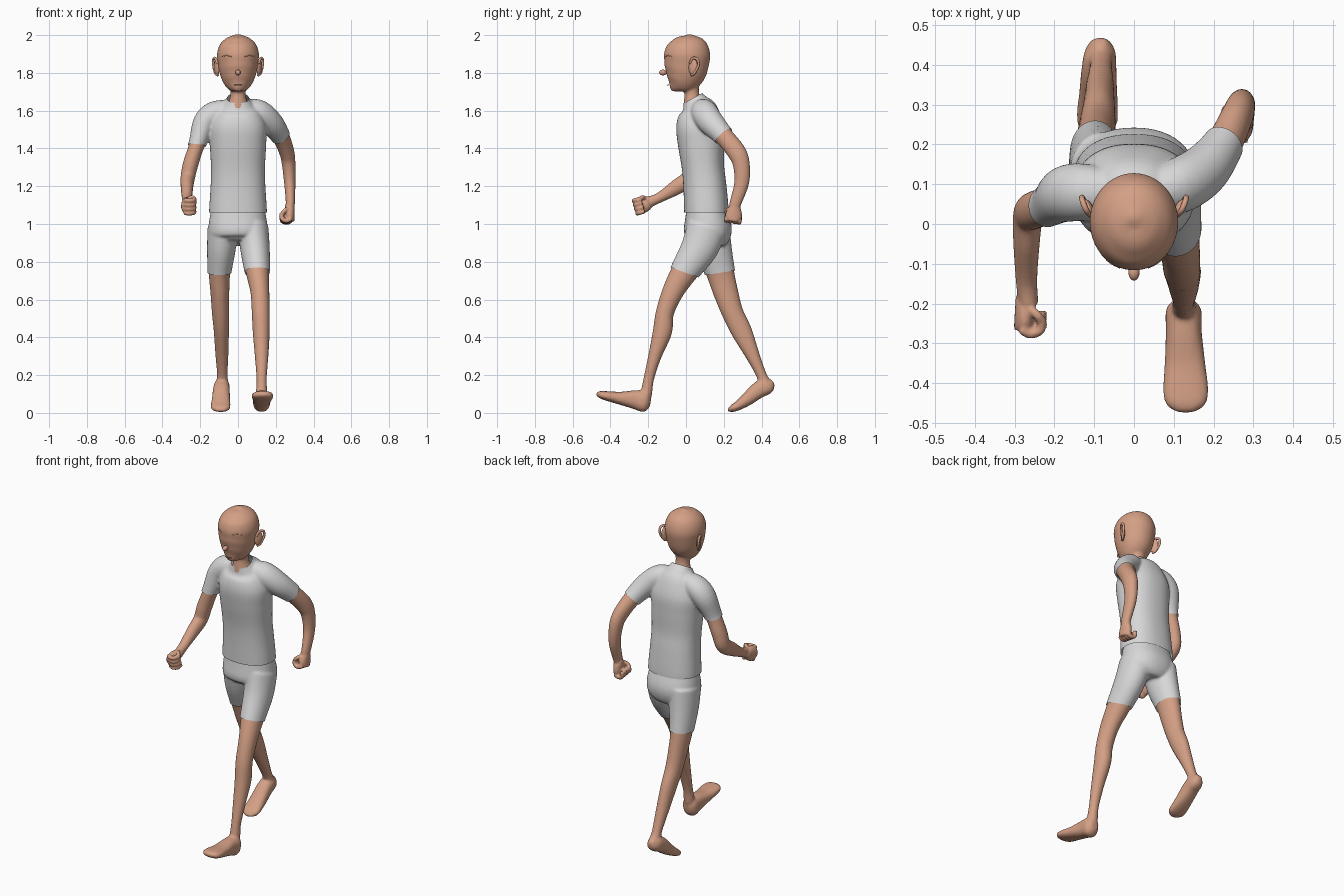
import bpy, bmesh, math
from mathutils import Vector, Matrix


def material(name, rgb):
    m = bpy.data.materials.new(name)
    m.diffuse_color = (*rgb, 1)
    return m


SKIN = material("warm skin", (0.66, 0.35, 0.235))
CLOTH = material("pale grey cloth", (0.68, 0.68, 0.69))


def spline(p, steps):
    """Catmull-Rom resampling of rows of (x, y, z, side radius, depth radius)."""
    p = [Vector(q) for q in p]
    out = []
    for i in range(len(p) - 1):
        a, b, c, d = p[max(i - 1, 0)], p[i], p[i + 1], p[min(i + 2, len(p) - 1)]
        for k in range(steps):
            t = k / steps
            out.append(0.5 * (2 * b + (c - a) * t + (2 * a - 5 * b + 4 * c - d) * t * t
                              + (3 * b - a - 3 * c + d) * t ** 3))
    return out + [p[-1]]


def tube(bm, rows, grow=0.0, ref=(1, 0, 0), n=32, steps=5, power=2.0):
    """Closed tube with elliptical cross-sections along a smooth path."""
    pts = spline(rows, steps)
    pos = [Vector(q[:3]) for q in pts]
    rings = []
    for i, q in enumerate(pts):
        t = (pos[min(i + 1, len(pos) - 1)] - pos[max(i - 1, 0)]).normalized()
        side = Vector(ref)
        side = (side - t * side.dot(t)).normalized()
        deep = t.cross(side)
        ring = []
        for k in range(n):
            c, s = math.cos(math.tau * k / n), math.sin(math.tau * k / n)
            c = math.copysign(abs(c) ** (2 / power), c)
            s = math.copysign(abs(s) ** (2 / power), s)
            ring.append(bm.verts.new(pos[i] + side * c * (max(q[3], .002) + grow)
                                     + deep * s * (max(q[4], .002) + grow)))
        rings.append(ring)
    for a, b in zip(rings, rings[1:]):
        for k in range(n):
            bm.faces.new((a[k], a[(k + 1) % n], b[(k + 1) % n], b[k]))
    bm.faces.new(rings[0][::-1])
    bm.faces.new(rings[-1])


def finish(name, bm, mat):
    bmesh.ops.recalc_face_normals(bm, faces=bm.faces)
    me = bpy.data.meshes.new(name)
    bm.to_mesh(me)
    bm.free()
    me.materials.append(mat)
    me.polygons.foreach_set("use_smooth", [True] * len(me.polygons))
    ob = bpy.data.objects.new(name, me)
    bpy.context.collection.objects.link(ob)
    return ob


def blend(name, bm, mat, cuts=(), voxel=0.007, rounds=6):
    """Fuse overlapping tubes into one soft skin, then trim hems (rule, point, normal)."""
    ob = finish(name, bm, mat)
    r = ob.modifiers.new("fuse", 'REMESH')
    r.mode, r.voxel_size = 'VOXEL', voxel
    s = ob.modifiers.new("soften", 'SMOOTH')
    s.factor, s.iterations = 0.5, rounds
    me = bpy.data.meshes.new_from_object(ob.evaluated_get(bpy.context.evaluated_depsgraph_get()))
    bpy.data.objects.remove(ob)
    bm = bmesh.new()
    bm.from_mesh(me)
    for rule, point, normal in cuts:
        faces = [f for f in bm.faces if rule(f.calc_center_median())]
        geom = faces + list({e for f in faces for e in f.edges}) + list({v for f in faces for v in f.verts})
        bmesh.ops.bisect_plane(bm, geom=geom, plane_co=point,
                               plane_no=Vector(normal).normalized(), clear_outer=True)
    return finish(name, bm, mat)


# Limb paths, from the body outwards
arm_front = [(-.04, .075, 1.6, .05, .05), (-.12, .08, 1.585, .06, .065), (-.175, .075, 1.535, .058, .065),
             (-.215, .047, 1.425, .041, .049), (-.25, .035, 1.32, .041, .048), (-.266, .02, 1.245, .038, .045),
             (-.27, -.05, 1.195, .033, .04), (-.27, -.14, 1.14, .027, .027), (-.265, -.2, 1.115, .025, .03)]
arm_back = [(.04, .08, 1.6, .05, .05), (.11, .095, 1.59, .06, .065), (.175, .135, 1.535, .058, .062),
            (.225, .2, 1.465, .046, .05), (.257, .265, 1.385, .04, .05), (.268, .292, 1.32, .036, .045),
            (.274, .295, 1.22, .03, .039), (.277, .262, 1.11, .024, .031), (.27, .255, 1.07, .025, .03)]
leg_front = [(.08, .11, .98, .075, .1), (.09, .07, .87, .072, .092), (.103, -.01, .745, .061, .071),
             (.116, -.07, .64, .05, .057), (.12, -.112, .53, .047, .048), (.123, -.125, .43, .045, .051),
             (.125, -.165, .3, .036, .035), (.125, -.197, .18, .027, .028), (.125, -.21, .1, .03, .03),
             (.125, -.215, .06, .02, .02)]
leg_back = [(-.08, .125, .98, .075, .1), (-.088, .145, .87, .07, .092), (-.098, .182, .74, .057, .074),
            (-.096, .21, .64, .05, .066), (-.092, .247, .53, .046, .057), (-.088, .295, .43, .04, .055),
            (-.085, .355, .3, .034, .037), (-.083, .395, .21, .028, .028), (-.083, .415, .16, .03, .03),
            (-.083, .42, .13, .02, .02)]
foot_front = [(.125, -.188, .055, .02, .025), (.125, -.215, .06, .044, .056), (.125, -.27, .07, .045, .05),
              (.128, -.35, .078, .051, .034), (.13, -.42, .09, .057, .025), (.13, -.455, .097, .048, .019),
              (.13, -.474, .1, .02, .008)]
foot_back = [(-.085, .458, .168, .015, .015), (-.085, .432, .145, .038, .043), (-.088, .385, .122, .044, .044),
             (-.09, .325, .073, .048, .035), (-.092, .275, .038, .052, .025), (-.092, .245, .023, .047, .019),
             (-.092, .222, .013, .02, .007)]

# Shirt
bm = bmesh.new()
tube(bm, [(0, .108, 1.0, .152, .116), (0, .108, 1.07, .153, .118), (0, .1, 1.2, .145, .114),
          (0, .09, 1.3, .143, .112), (0, .08, 1.42, .149, .122), (0, .073, 1.52, .15, .125),
          (0, .066, 1.6, .115, .102), (0, .05, 1.645, .074, .068), (0, .038, 1.68, .052, .05),
          (0, .035, 1.72, .045, .042)], n=48, power=2.3)
tube(bm, arm_front[:5], grow=.006)
tube(bm, arm_back[:5], grow=.006)
blend("shirt", bm, CLOTH, [
    (lambda c: c.z < 1.2, (0, 0, 1.06), (0, 0, -1)),
    (lambda c: c.x < -.158 and c.z < 1.5, (-.213, .047, 1.415), (-.1, -.15, -1)),
    (lambda c: c.x > .16 and c.y > .1, (.225, .2, 1.465), (.4, .63, -.73)),
    (lambda c: c.z > 1.6 and abs(c.x) < .09, (0, -.02, 1.635), (0, -.55, 1))])

# Shorts
bm = bmesh.new()
tube(bm, [(0, .11, 1.09, .138, .104), (0, .11, 1.05, .147, .112), (0, .115, .98, .156, .127),
          (0, .115, .93, .148, .118), (0, .11, .9, .09, .09)], n=48, power=2.2)
tube(bm, leg_front[:4], grow=.006)
tube(bm, leg_back[:4], grow=.006)
blend("shorts", bm, CLOTH, [
    (lambda c: c.x > 0 and c.z < .84, (.103, -.01, .745), (0, -.34, -.94)),
    (lambda c: c.x < 0 and c.z < .84, (-.098, .182, .742), (0, .16, -.99))])

# Legs with feet
for name, leg, foot in (("front", leg_front, foot_front), ("back", leg_back, foot_back)):
    bm = bmesh.new()
    tube(bm, leg[1:])
    tube(bm, foot, power=2.4)
    blend(name + "_leg", bm, SKIN, rounds=5)


def fist(bm, centre, forward, across, inward):
    """Closed hand: palm, four curled fingers and a thumb."""
    c, f, u, w = (Vector(v) for v in (centre, forward, across, inward))
    f.normalize()
    u = (u - f * u.dot(f)).normalized()

    def digit(offsets, radius):
        rows = [(*(c + f * a + w * b + u * h), radius, radius) for a, b, h in offsets]
        tube(bm, rows, ref=u if len(offsets) == 4 else f, n=12, steps=4)
    palm = [(-.05, .02), (-.03, .035), (0, .044), (.022, .042), (.036, .03)]
    tube(bm, [(*(c + f * a - w * .012), .026, r) for a, r in palm], ref=w, n=20)
    for i in range(4):
        h = (1.5 - i) * .023
        digit([(.025, -.02, h), (.038, .002, h), (.028, .028, h), (-.002, .03, h)], .0125)
    digit([(-.025, .0, .03), (-.008, .022, .04), (.022, .036, .026)], .0115)


# Arms with hands
for name, arm, hand in (
        ("front", arm_front, ((-.262, -.23, 1.1), (-.05, -.9, -.25), (0, -.25, .95), (1, 0, 0))),
        ("back", arm_back, ((.262, .253, 1.05), (0, -.15, -1), (0, -1, 0), (-1, 0, 0)))):
    bm = bmesh.new()
    tube(bm, arm[2:])
    fist(bm, *hand)
    blend(name + "_arm", bm, SKIN, voxel=.005, rounds=3)

# Head and neck
bm = bmesh.new()
tube(bm, [(0, -.04, 1.702, .02, .03), (0, -.038, 1.715, .047, .052), (0, -.022, 1.75, .077, .084),
          (0, -.005, 1.8, .097, .109), (0, .003, 1.85, .106, .118), (0, .006, 1.9, .111, .122),
          (0, .006, 1.95, .096, .106), (0, .004, 1.982, .064, .072), (0, .003, 1.997, .03, .034),
          (0, .002, 2.001, .005, .005)], n=48)
tube(bm, [(0, .05, 1.57, .085, .06), (0, .04, 1.62, .066, .056), (0, .034, 1.655, .047, .046),
          (0, .03, 1.7, .04, .039), (0, .025, 1.78, .05, .05)])
blend("head", bm, SKIN, rounds=4)


def ball(bm, loc, size, turn=0.0):
    m = Matrix.Translation(loc) @ Matrix.Rotation(turn, 4, 'Z') @ Matrix.Diagonal((*size, 1))
    bmesh.ops.create_uvsphere(bm, u_segments=24, v_segments=14, radius=1, matrix=m)


# Ears, closed eyelids
for s, name in ((-1, "right"), (1, "left")):
    bm = bmesh.new()
    ball(bm, (s * .112, .038, 1.83), (.011, .026, .045), s * -.45)
    rim = [(.108, .022, 1.85), (.12, .035, 1.877), (.13, .06, 1.872), (.13, .066, 1.84),
           (.12, .045, 1.8), (.107, .028, 1.788)]
    tube(bm, [(s * x, y, z, .007, .007) for x, y, z in rim], n=12)
    finish(name + "_ear", bm, SKIN)
    bm = bmesh.new()
    lid = [(.035, -.109, 1.886), (.06, -.096, 1.892), (.082, -.073, 1.886)]
    tube(bm, [(s * x, y, z, .003, .003) for x, y, z in lid], ref=(0, 0, 1), n=8)
    finish(name + "_eyelid", bm, SKIN)

# Nose and mouth
bm = bmesh.new()
ball(bm, (0, -.122, 1.802), (.014, .02, .015))
finish("nose", bm, SKIN)
bm = bmesh.new()
tube(bm, [(-.02, -.092, 1.737, .002, .002), (0, -.097, 1.735, .003, .003), (.02, -.092, 1.737, .002, .002)],
     ref=(0, 0, 1), n=8)
finish("mouth", bm, SKIN)
